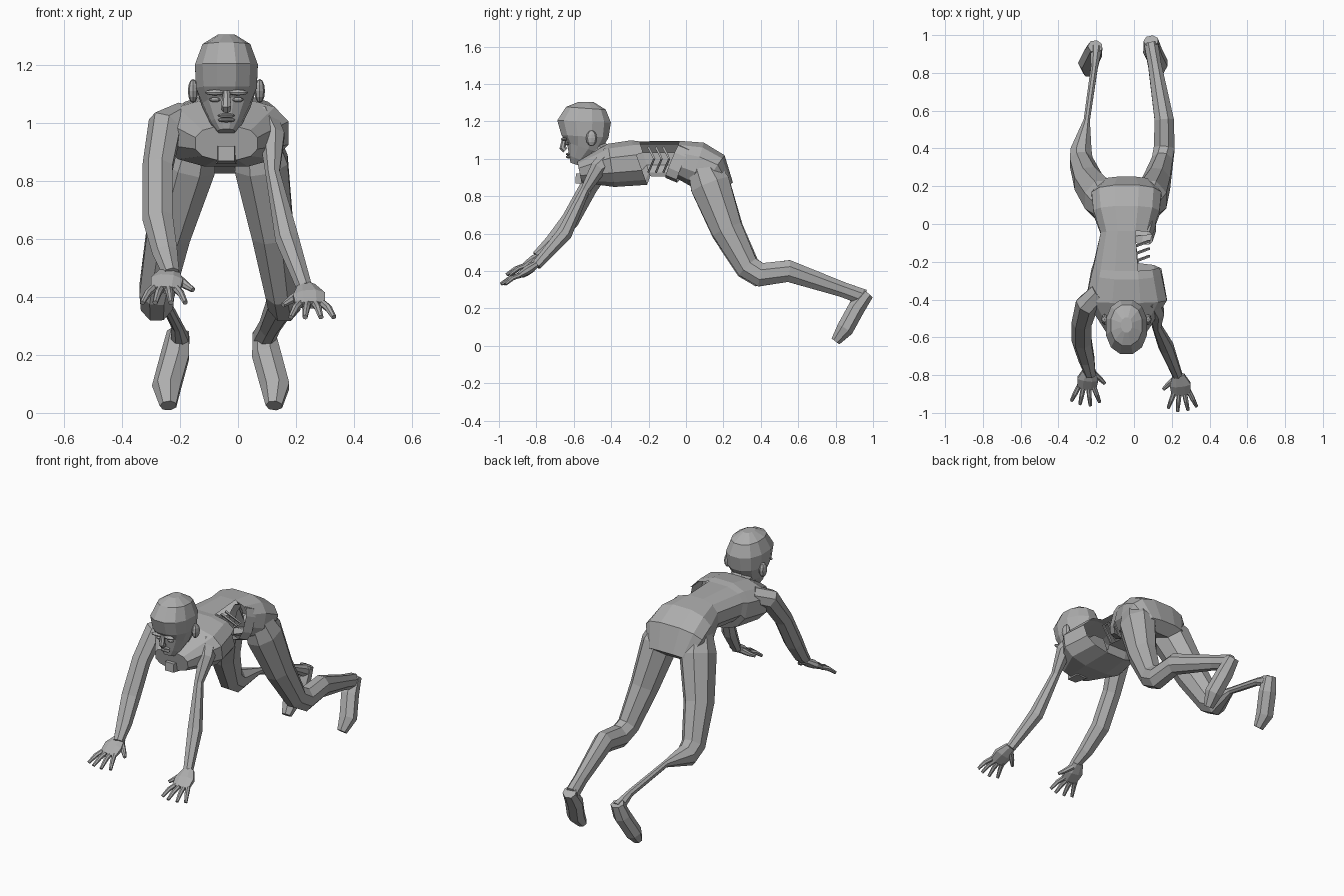
import bpy
import bmesh
from math import cos, sin, pi, copysign
from mathutils import Vector

old = bpy.data.objects.get("Cube")
if old:
    bpy.data.objects.remove(old, do_unlink=True)

GREY = (0.42, 0.42, 0.42, 1)
grey = bpy.data.materials.new("plain_grey")
grey.use_nodes = True
grey.diffuse_color = GREY
grey.node_tree.nodes["Principled BSDF"].inputs["Base Color"].default_value = GREY

MIDDLE = -0.04  # the body leans a little to its right


def finish(name, bm):
    """Turn a bmesh into a flat shaded object."""
    mesh = bpy.data.meshes.new(name)
    bm.to_mesh(mesh)
    bm.free()
    mesh.materials.append(grey)
    obj = bpy.data.objects.new(name, mesh)
    bpy.context.collection.objects.link(obj)


def ball(name, centre, size):
    """Faceted ellipsoid."""
    bm = bmesh.new()
    bmesh.ops.create_uvsphere(bm, u_segments=8, v_segments=6, radius=1)
    bmesh.ops.scale(bm, vec=size, verts=bm.verts)
    bmesh.ops.translate(bm, vec=centre, verts=bm.verts)
    finish(name, bm)


def section(centre, along, width, depth, sides, power):
    """Points of a rounded section square to the path."""
    across = Vector((1, 0, 0))
    across = (across - along * across.dot(along)).normalized()
    deep = along.cross(across)
    for k in range(sides):
        angle = 2 * pi * (k + 0.5) / sides
        u = copysign(abs(cos(angle)) ** power, cos(angle))
        v = copysign(abs(sin(angle)) ** power, sin(angle))
        yield centre + across * u * width + deep * v * depth


def loft(name, path, widths, depths, sides=8, power=1, caps=True, drop=None):
    """Skin sections along a path, leaving out the faces that drop picks."""
    bm = bmesh.new()
    path = [Vector(point) for point in path]
    steps = [(b - a).normalized() for a, b in zip(path, path[1:])]
    tangents = [(a + b).normalized() for a, b in zip(steps[:1] + steps, steps + steps[-1:])]
    rings = [[bm.verts.new(p) for p in section(c, t, w, d, sides, power)]
             for c, t, w, d in zip(path, tangents, widths, depths)]
    for low, high in zip(rings, rings[1:]):
        for k in range(sides):
            n = (k + 1) % sides
            bm.faces.new((low[k], low[n], high[n], high[k]))
    if caps:
        bm.faces.new(reversed(rings[0]))
        bm.faces.new(rings[-1])
    bmesh.ops.recalc_face_normals(bm, faces=bm.faces)
    if drop:
        gone = [f for f in bm.faces if drop(f.calc_center_median())]
        bmesh.ops.delete(bm, geom=gone, context="FACES")
    finish(name, bm)


def limb(name, *joints, flat=1, sides=7):
    """Tube through joints given as x, y, z and radius."""
    radii = [joint[-1] for joint in joints]
    loft(name, [joint[:-1] for joint in joints], radii, [r * flat for r in radii], sides)


# Torso shell, with the flank torn open on the +x side of the waist
spine = [(-0.57, 0.93), (-0.4, 0.965), (-0.25, 0.98), (-0.22, 1),
         (-0.05, 1), (0.06, 0.97), (0.15, 0.94), (0.22, 0.85)]
loft("torso", [(MIDDLE, y, z) for y, z in spine],
     widths=(0.11, 0.22, 0.19, 0.18, 0.14, 0.18, 0.19, 0.14),
     depths=(0.06, 0.12, 0.13, 0.1, 0.1, 0.125, 0.1, 0.04),
     sides=12, power=0.8,
     drop=lambda c: c.x > 0 and -0.24 < c.y < -0.06)

# Loose ribs and the open rim in the torn flank
for y in (-0.2, -0.16, -0.12):
    rib = [(0, y, 1.06), (0.08, y + 0.03, 1), (0, y, 0.93)]
    loft("rib", rib, [0.008] * len(rib), [0.008] * len(rib), sides=4)
loft("flank_rim", [(0.04, -0.07, 0.99), (0.05, -0.01, 0.965)],
     widths=(0.06, 0.07), depths=(0.1, 0.1), sides=10, power=0.7, caps=False)

# Chest block and neck
limb("sternum", (MIDDLE, -0.59, 0.895, 0.04), (MIDDLE, -0.5, 0.89, 0.05), flat=0.9, sides=4)
limb("neck", (MIDDLE, -0.4, 0.98, 0.09), (MIDDLE, -0.46, 1.02, 0.07),
     (MIDDLE, -0.52, 1.1, 0.07), sides=8)

# Head, from chin to crown
skull = [(-0.59, 0.97), (-0.58, 1), (-0.55, 1.06), (-0.54, 1.12),
         (-0.545, 1.2), (-0.535, 1.27), (-0.535, 1.305)]
loft("head", [(MIDDLE, y, z) for y, z in skull],
     widths=(0.03, 0.055, 0.085, 0.108, 0.112, 0.085, 0.03),
     depths=(0.03, 0.05, 0.095, 0.13, 0.148, 0.11, 0.04),
     sides=12, power=0.9)

# Face: nose, lips, brows, eyelids and ears
limb("nose", (MIDDLE, -0.65, 1.11, 0.012), (MIDDLE, -0.66, 1.06, 0.018),
     (MIDDLE, -0.645, 1.045, 0.016))
for z in (1.01, 1.025):
    ball("lip", (MIDDLE, -0.628, z), (0.03, 0.014, 0.008))
for side in (-1, 1):
    ball("brow", (MIDDLE + side * 0.04, -0.652, 1.105), (0.035, 0.016, 0.01))
    ball("eyelid", (MIDDLE + side * 0.04, -0.636, 1.08), (0.02, 0.012, 0.008))
    ball("ear", (MIDDLE + side * 0.115, -0.505, 1.11), (0.018, 0.03, 0.042))

# Arms; the left one is thinner
limb("right_arm", (-0.18, -0.37, 1.02, 0.06), (-0.25, -0.43, 0.99, 0.065),
     (-0.275, -0.52, 0.85, 0.055), (-0.275, -0.62, 0.67, 0.055),
     (-0.25, -0.72, 0.55, 0.045), (-0.23, -0.8, 0.48, 0.03), flat=0.9)
limb("left_arm", (0.08, -0.4, 1.01, 0.06), (0.12, -0.47, 0.95, 0.045),
     (0.12, -0.54, 0.83, 0.026), (0.17, -0.65, 0.6, 0.042), (0.23, -0.8, 0.43, 0.028))


def hand(name, wrist, side, fall):
    """Palm with four spread fingers and a thumb on the inner side."""
    def at(out, ahead, down):
        return wrist + Vector((side * out, -ahead, -fall * down))
    loft(name + "_palm", [at(0, 0, 0), at(0.01, 0.05, 0.3), at(0.015, 0.1, 0.6)],
         widths=(0.034, 0.06, 0.055), depths=(0.02, 0.026, 0.015))
    for i in range(4):
        spread = i - 1.3
        root = at(0.013 + spread * 0.026, 0.09, 0.55)
        heading = Vector((side * spread * 0.3, -1, 0)).normalized()
        tip = root + heading * (0.105 - 0.012 * abs(spread))
        tip.z -= fall * 0.45
        knuckle = root.lerp(tip, 0.5) + Vector((0, 0, 0.008))
        limb(name + "_finger", (*root, 0.014), (*knuckle, 0.013), (*tip, 0.009))
    limb(name + "_thumb", (*at(-0.02, 0.02, 0.2), 0.018),
         (*at(-0.055, 0.05, 0.45), 0.014), (*at(-0.08, 0.075, 0.6), 0.009))


hand("right_hand", Vector((-0.235, -0.77, 0.49)), side=-1, fall=0.11)
hand("left_hand", Vector((0.235, -0.8, 0.435)), side=1, fall=0.105)

# Legs, hip to heel; the right shin is wasted thin
limb("left_leg", (0.06, 0.08, 0.98, 0.07), (0.08, 0.13, 0.86, 0.1), (0.12, 0.22, 0.62, 0.078),
     (0.15, 0.33, 0.42, 0.06), (0.16, 0.4, 0.38, 0.06), (0.16, 0.55, 0.4, 0.055),
     (0.11, 0.84, 0.3, 0.038), (0.09, 0.95, 0.26, 0.04), flat=1.15, sides=8)
limb("right_leg", (-0.14, 0.08, 0.98, 0.07), (-0.17, 0.13, 0.86, 0.1),
     (-0.24, 0.22, 0.62, 0.082), (-0.28, 0.33, 0.42, 0.065), (-0.28, 0.39, 0.38, 0.06),
     (-0.25, 0.55, 0.38, 0.018), (-0.21, 0.83, 0.3, 0.02), (-0.2, 0.93, 0.25, 0.035),
     flat=1.15, sides=8)

# Feet, heel raised and toes on the ground
for name, x, side, heel in (("left_foot", 0.09, 1, 0.97), ("right_foot", -0.205, -1, 0.94)):
    limb(name, (x, heel, 0.28, 0.04), (x + side * 0.01, 0.91, 0.2, 0.052),
         (x + side * 0.04, 0.85, 0.09, 0.052), (x + side * 0.035, 0.8, 0.025, 0.03), flat=0.9)
